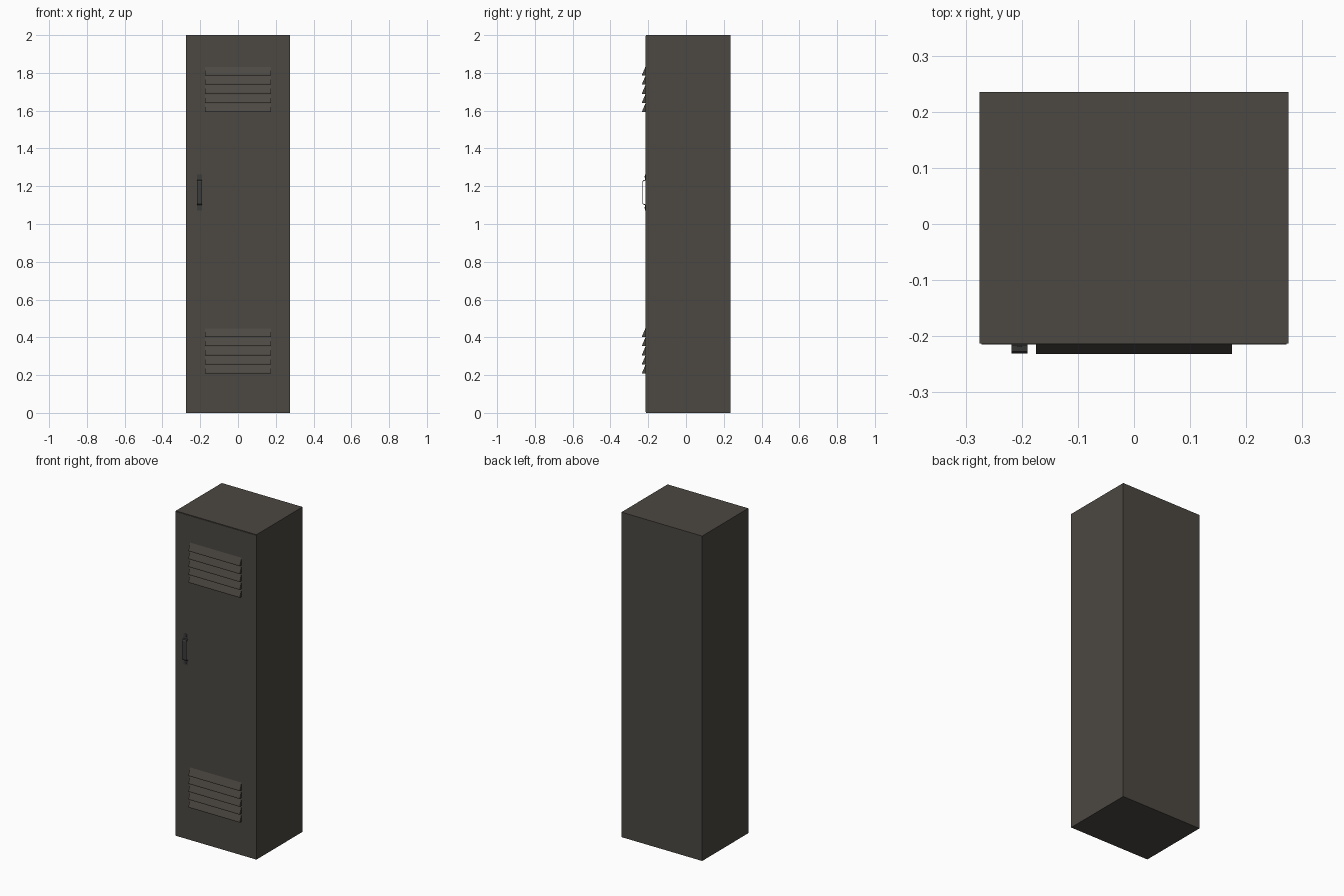
import bpy, bmesh
from mathutils import Vector

if "Cube" in bpy.data.objects:
    bpy.data.objects.remove(bpy.data.objects["Cube"])


def material(name, rgb):
    m = bpy.data.materials.new(name)
    m.diffuse_color = (*rgb, 1)
    m.use_nodes = True
    m.node_tree.nodes["Principled BSDF"].inputs["Base Color"].default_value = m.diffuse_color
    return m


PAINT = material("grey brown paint", (0.072, 0.064, 0.054))
METAL = material("dark metal", (0.045, 0.045, 0.044))


def finish(bm, name, mat):
    bmesh.ops.recalc_face_normals(bm, faces=bm.faces)
    me = bpy.data.meshes.new(name)
    bm.to_mesh(me)
    bm.free()
    me.materials.append(mat)
    ob = bpy.data.objects.new(name, me)
    bpy.context.collection.objects.link(ob)
    return ob


def box(name, lo, hi, mat):
    bm = bmesh.new()
    bmesh.ops.create_cube(bm, size=1)
    lo, hi = Vector(lo), Vector(hi)
    for v in bm.verts:
        v.co = (lo + hi) / 2 + v.co * (hi - lo)
    return finish(bm, name, mat)


def extrude_x(name, profile, x0, x1, mat):
    """Closed (y, z) profile swept along x."""
    bm = bmesh.new()
    face = bm.faces.new([bm.verts.new((x0, y, z)) for y, z in profile])
    new = bmesh.ops.extrude_face_region(bm, geom=[face])["geom"]
    bmesh.ops.translate(bm, vec=(x1 - x0, 0, 0),
                        verts=[g for g in new if isinstance(g, bmesh.types.BMVert)])
    return finish(bm, name, mat)


FRONT = -0.215

# cabinet and door panel
box("cabinet", (-0.275, -0.213, 0), (0.275, 0.235, 2), PAINT)
box("door", (-0.272, FRONT, 0.004), (0.272, -0.212, 1.996), PAINT)

# two banks of five slanted vent louvres
for bank, base in (("lower", 0.208), ("upper", 1.592)):
    for i in range(5):
        z = base + i * 0.0485
        wedge = [(FRONT + 0.001, z), (-0.232, z), (-0.232, z + 0.006),
                 (FRONT, z + 0.046), (FRONT + 0.001, z + 0.046)]
        extrude_x(f"{bank}_louvre_{i + 1}", wedge, -0.175, 0.175, PAINT)

# bent strap handle with a mounting tab and screw at each end
MID = 1.167
outer = [(-0.217, 0.095), (-0.217, 0.066), (-0.227, 0.064), (-0.231, 0.056)]
inner = [(-0.228, 0.054), (-0.225, 0.061), (-0.2145, 0.063), (-0.2145, 0.095)]
half = outer + inner
strap = ([(y, MID + z) for y, z in outer] + [(y, MID - z) for y, z in reversed(outer)]
         + [(y, MID - z) for y, z in reversed(inner)] + [(y, MID + z) for y, z in inner])
extrude_x("handle", strap, -0.218, -0.190, METAL)
for name, z in (("upper_screw", MID + 0.082), ("lower_screw", MID - 0.082)):
    box(name, (-0.208, -0.219, z - 0.004), (-0.200, -0.216, z + 0.004), METAL)
